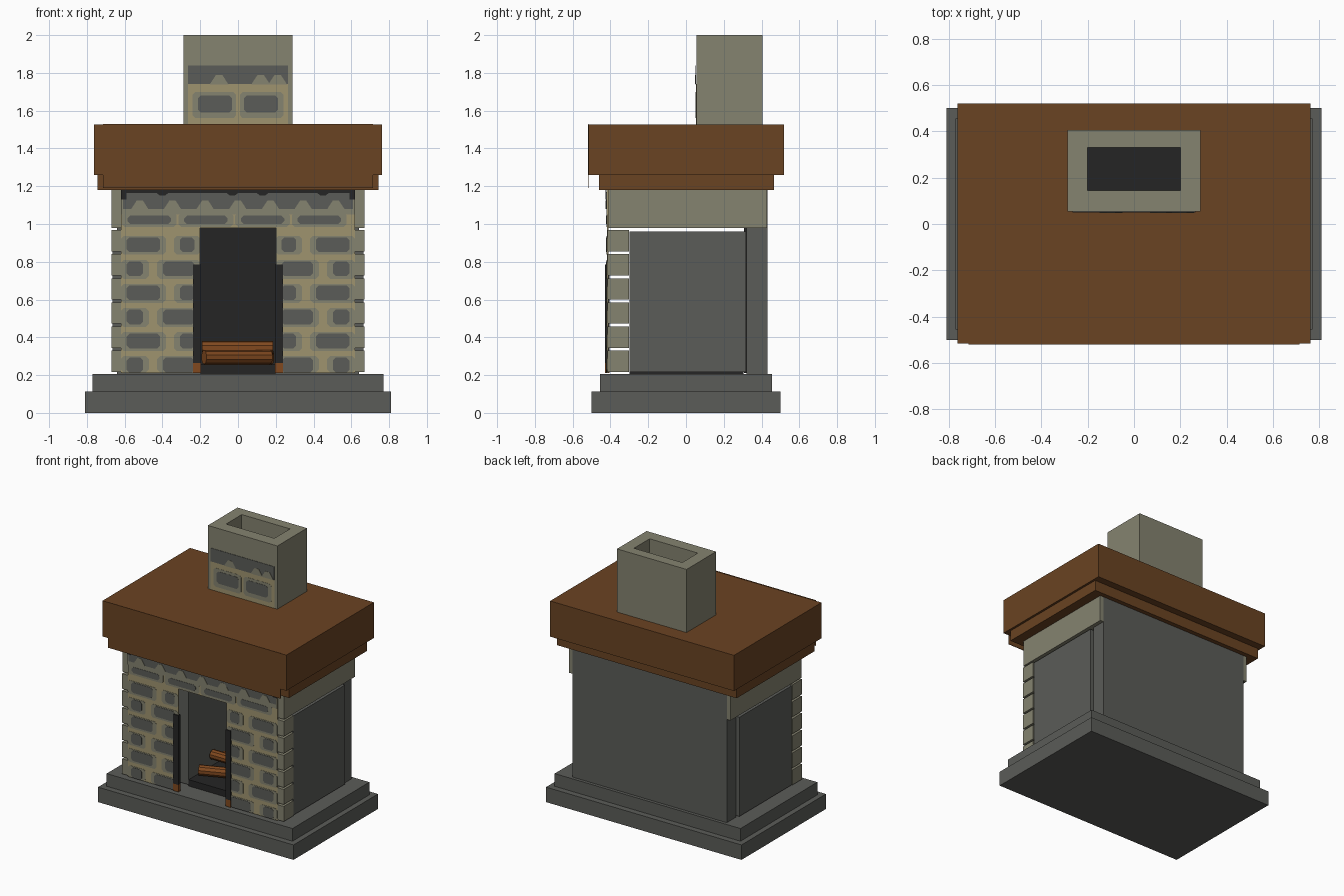
import bpy, bmesh, math
from mathutils import Vector

if "Cube" in bpy.data.objects:
    bpy.data.objects.remove(bpy.data.objects["Cube"])


def mat(name, hexcol):
    m = bpy.data.materials.new(name)
    c = [int(hexcol[i:i + 2], 16) / 255 for i in (0, 2, 4)]
    c = [v / 12.92 if v <= 0.04045 else ((v + 0.055) / 1.055) ** 2.4 for v in c]
    m.diffuse_color = (*c, 1)
    m.use_nodes = True
    m.node_tree.nodes["Principled BSDF"].inputs["Base Color"].default_value = m.diffuse_color
    return m


GRAY = mat("dark_gray_stone", "5b5c58")
OLIVE = mat("olive_stone", "858370")
TAN = mat("tan_mortar", "9f946f")
BROWN = mat("brown_wood", "6a4322")
BLACK = mat("soot_black", "252525")
LOG = mat("log_wood", "81491f")


def finish(name, bm, material):
    bmesh.ops.recalc_face_normals(bm, faces=bm.faces)
    me = bpy.data.meshes.new(name)
    bm.to_mesh(me)
    bm.free()
    me.materials.append(material)
    ob = bpy.data.objects.new(name, me)
    bpy.context.collection.objects.link(ob)
    return ob


def add_box(bm, x0, x1, y0, y1, z0, z1):
    vs = bmesh.ops.create_cube(bm, size=1)["verts"]
    for v in vs:
        v.co = Vector(((x0 + x1) / 2 + v.co.x * (x1 - x0),
                       (y0 + y1) / 2 + v.co.y * (y1 - y0),
                       (z0 + z1) / 2 + v.co.z * (z1 - z0)))


def boxes(name, material, *dims):
    bm = bmesh.new()
    for d in dims:
        add_box(bm, *d)
    return finish(name, bm, material)


def both(x0, x1, *rest):
    """A box and its mirror image across x = 0."""
    return [(x0, x1, *rest), (-x1, -x0, *rest)]


def plates(name, material, outlines, y, depth=0.003):
    """Thin flat plates facing -y, each given as an x-z outline."""
    bm = bmesh.new()
    for pts in outlines:
        f = bm.faces.new([bm.verts.new((px, y, pz)) for px, pz in pts])
        r = bmesh.ops.extrude_face_region(bm, geom=[f])
        for g in r["geom"]:
            if isinstance(g, bmesh.types.BMVert):
                g.co.y += depth
    return finish(name, bm, material)


def stone(x0, x1, z0, z1, c=0.015):
    """Stone outline with cut corners."""
    return [(x0 + c, z0), (x1 - c, z0), (x1, z0 + c), (x1, z1 - c),
            (x1 - c, z1), (x0 + c, z1), (x0, z1 - c), (x0, z0 + c)]


def bump(x, z, w, h):
    return [(x - w, z), (x + w, z), (x + w * 0.35, z + h), (x - w * 0.35, z + h)]


# Stepped hearth base
boxes("base_lower", GRAY, (-0.81, 0.81, -0.5, 0.5, 0, 0.112))
boxes("base_upper", GRAY, (-0.77, 0.77, -0.455, 0.455, 0.112, 0.207))

# Side blocks, back wall and frieze
boxes("side_blocks", GRAY, *both(0.2, 0.665, -0.3, 0.318, 0.217, 0.96))
boxes("back_wall", GRAY, (-0.64, 0.64, 0.32, 0.431, 0.207, 1.18))
boxes("frieze", OLIVE, (-0.67, 0.67, -0.41, 0.43, 0.98, 1.18))

# Corner quoins in six courses
quoins = []
for i in range(6):
    z = 0.217 + i * 0.1275
    quoins += both(0.615, 0.67, -0.415, -0.302, z, z + 0.113)
boxes("corner_quoins", OLIVE, *quoins)

# Front face around the opening
boxes("front_face", TAN, *both(0.2, 0.62, -0.419, -0.41, 0.212, 0.98),
      (-0.62, 0.62, -0.419, -0.41, 0.98, 1.18))

# Stones: olive rims under gray faces, in running bond
rims, faces = [], []
for r in range(6):
    zc = 0.25 + r * 0.1275
    joint = 0.36 if r % 2 else 0.45
    for a, b in ((0.2, joint - 0.022), (joint + 0.022, 0.62)):
        for s in (1, -1):
            xa, xb = sorted((a * s, b * s))
            rims.append(stone(xa, xb, zc - 0.05 if r else 0.214, zc + 0.05))
            ga, gb = sorted(((a + 0.03) * s, (b - 0.03) * s))
            faces.append(stone(ga, gb, zc - 0.036, zc + 0.042))
# courses over the opening
for x in (-0.5, -0.2, 0.1, 0.4):
    rims.append(stone(x - 0.115, x + 0.175, 0.985, 1.06))
    faces.append(stone(x - 0.085, x + 0.145, 1.0, 1.045))
rims.append([(-0.62, 1.05), (0.62, 1.05), (0.62, 1.18), (-0.62, 1.18)])
plates("stone_rims", OLIVE, rims, -0.421)
faces.append([(-0.61, 1.08), (0.61, 1.08), (0.61, 1.17), (-0.61, 1.17)])
plates("stone_faces", GRAY, faces, -0.423)
plates("lintel_bumps", OLIVE,
       [bump(-0.52 + i * 0.173, 1.08, 0.045, 0.045) for i in range(7)], -0.425)
plates("soot_line", BLACK, [[(-0.62, 1.165), (0.62, 1.165), (0.62, 1.18), (-0.62, 1.18)]]
       + [[(s * 0.62, 1.13), (s * 0.59, 1.13), (s * 0.59, 1.17), (s * 0.62, 1.17)] for s in (1, -1)]
       + [[(x - 0.035, 1.167), (x - 0.015, 1.152), (x + 0.015, 1.152), (x + 0.035, 1.167)]
          for x in (-0.4, -0.03, 0.13, 0.45)], -0.426)

# Opening jambs with wooden feet
boxes("opening_jambs", BLACK, *both(0.195, 0.238, -0.428, -0.405, 0.265, 0.785))
boxes("jamb_feet", LOG, *both(0.195, 0.238, -0.428, -0.405, 0.212, 0.265))

# Firebox back and floor
boxes("firebox_back", BLACK, (-0.2, 0.2, 0.308, 0.321, 0.212, 0.98))
boxes("firebox_floor", BLACK, (-0.199, 0.199, -0.3, 0.305, 0.207, 0.255))


# Logs
def log(name, p, q, r):
    p, q = Vector(p), Vector(q)
    bm = bmesh.new()
    bmesh.ops.create_cone(bm, cap_ends=True, segments=10, radius1=r, radius2=r,
                          depth=(q - p).length)
    rot = (q - p).to_track_quat('Z', 'Y')
    for v in bm.verts:
        v.co = rot @ v.co + (p + q) / 2
    finish(name, bm, LOG)


log("log_front", (-0.18, -0.2, 0.295), (0.17, -0.06, 0.295), 0.038)
log("log_back", (-0.17, 0.08, 0.295), (0.18, -0.04, 0.295), 0.038)
log("log_top", (-0.19, -0.03, 0.345), (0.185, -0.03, 0.345), 0.036)

# Mantel
boxes("mantel_moulding", BROWN, (-0.745, 0.745, -0.46, 0.465, 1.18, 1.26))
boxes("mantel_beam", BROWN, (-0.762, 0.762, -0.516, 0.52, 1.26, 1.527))
boxes("mantel_front_board", BROWN, (-0.715, 0.715, -0.52, -0.515, 1.19, 1.53))

# Chimney walls with open flue
boxes("chimney", OLIVE, *both(0.2, 0.288, 0.055, 0.405, 1.527, 2.0),
      (-0.2, 0.2, 0.055, 0.145, 1.527, 2.0), (-0.2, 0.2, 0.33, 0.405, 1.527, 2.0))
boxes("flue_bottom", BLACK, (-0.2, 0.2, 0.145, 0.33, 1.527, 1.56))

# Stone patch on the chimney front
plates("chimney_mortar", TAN, [[(-0.265, 1.527), (0.265, 1.527), (0.265, 1.74), (-0.265, 1.74)]], 0.053)
plates("chimney_stone_rims", OLIVE, [stone(s - 0.115, s + 0.115, 1.56, 1.70) for s in (-0.125, 0.125)], 0.0515)
plates("chimney_stones", GRAY, [stone(s - 0.09, s + 0.09, 1.59, 1.68) for s in (-0.122, 0.122)]
       + [[(-0.265, 1.74), (0.265, 1.74), (0.265, 1.84), (-0.265, 1.84)]], 0.05)
plates("chimney_bumps", OLIVE, [bump(x, 1.738, 0.05, 0.05) for x in (-0.1, 0.12, 0.21)], 0.0485)
